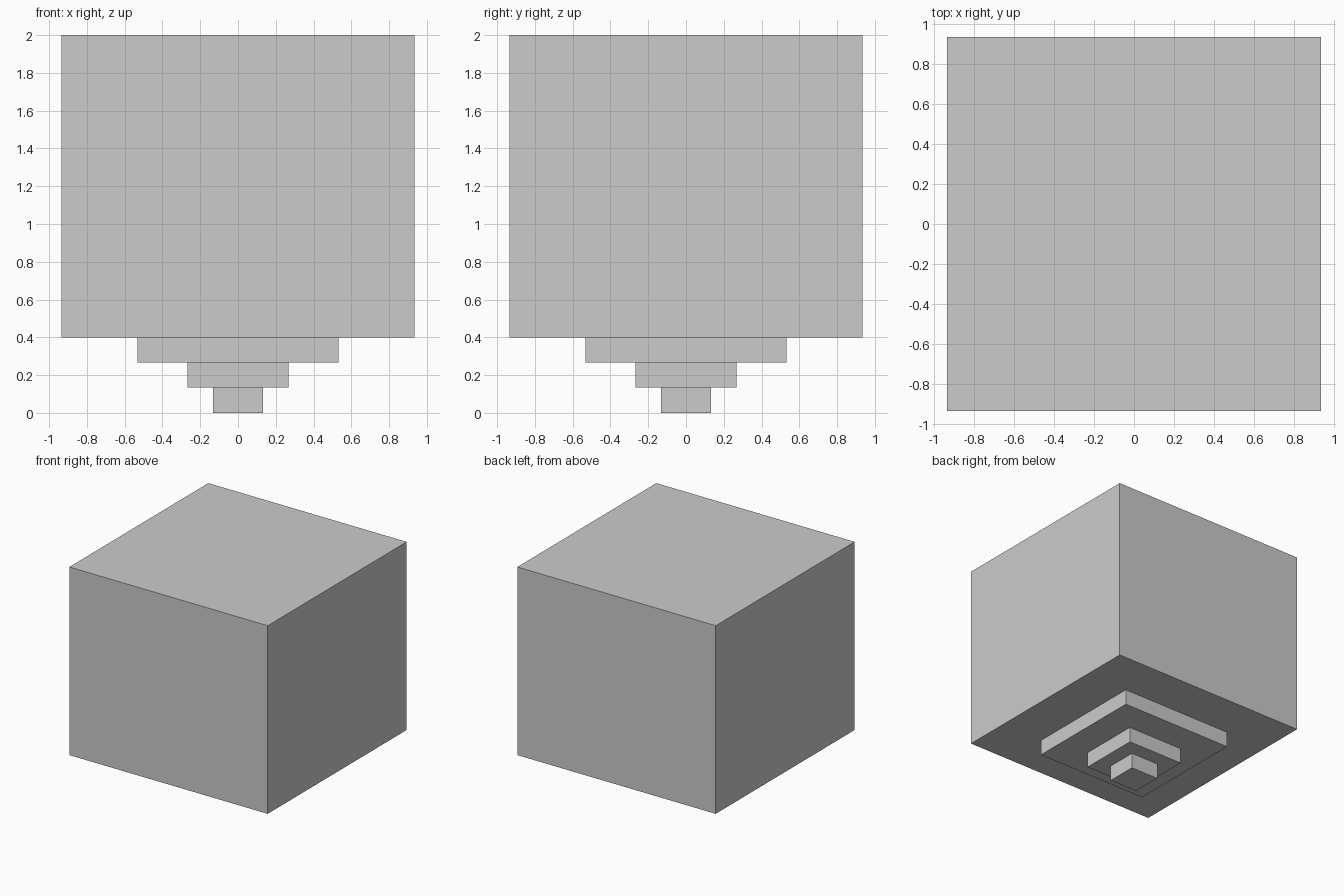
import bpy

if "Cube" in bpy.data.objects:
    bpy.data.objects.remove(bpy.data.objects["Cube"])


def block(name, half_width, bottom, top):
    bpy.ops.mesh.primitive_cube_add(size=1, location=(0, 0, (bottom + top) / 2))
    obj = bpy.context.object
    obj.name = name
    obj.scale = (2 * half_width, 2 * half_width, top - bottom)
    bpy.ops.object.transform_apply(location=False, rotation=False, scale=True)


STEP = 2 / 15  # height of each base tier

# Stepped base, widening upwards
tiers = [("lower_tier", 1), ("middle_tier", 2), ("upper_tier", 4)]
for i, (name, steps) in enumerate(tiers):
    block(name, steps * STEP, i * STEP, (i + 1) * STEP)

# Large main block
block("main_block", 7 * STEP, 3 * STEP, 2.0)
